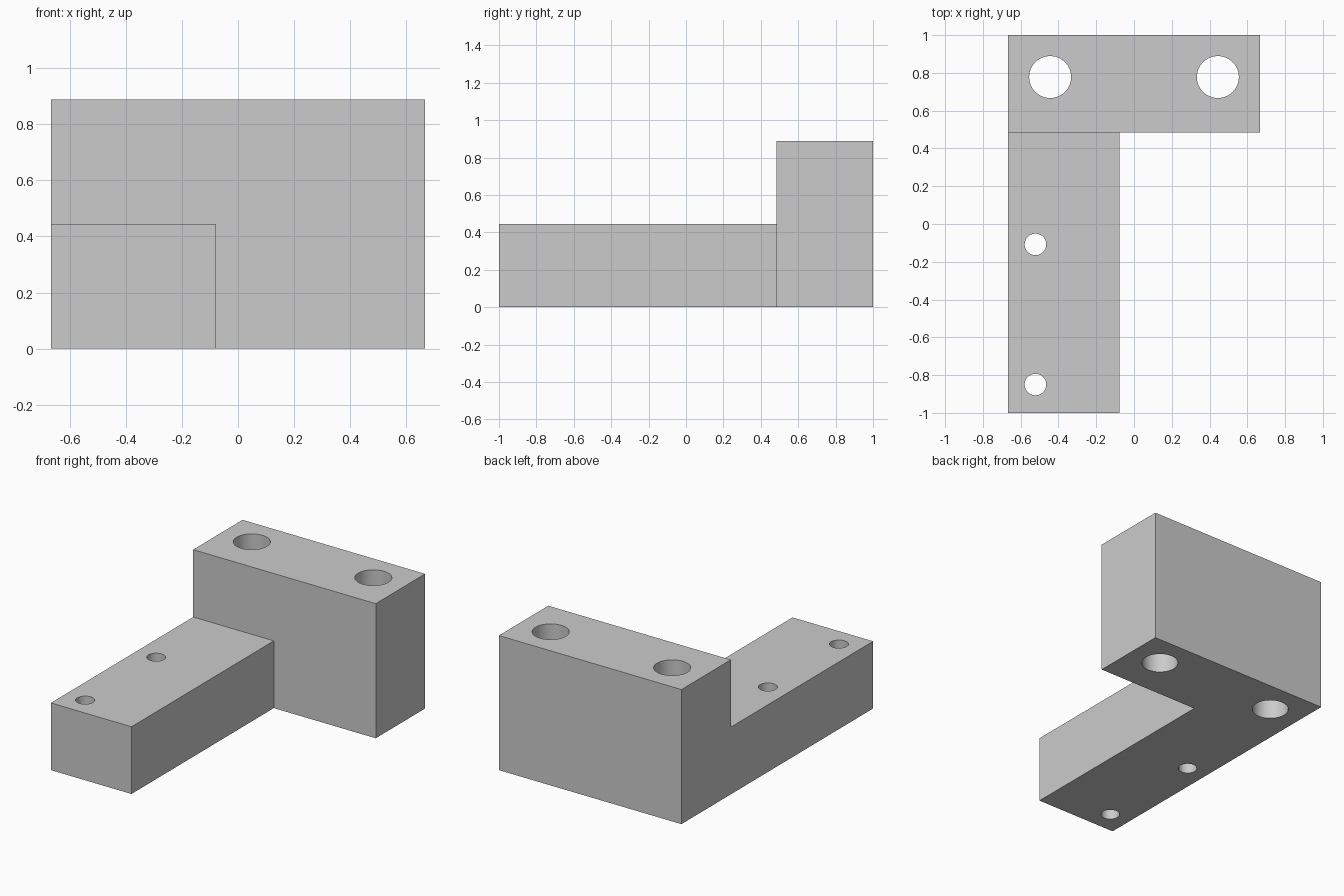
import bpy
import bmesh

default = bpy.data.objects.get("Cube")
if default:
    bpy.data.objects.remove(default, do_unlink=True)

SIDE, ARM_X = 0.667, -0.078
BACK, STEP, FRONT = 1.0, 0.485, -1.0
ARM_TOP, BLOCK_TOP = 0.444, 0.889

grey = bpy.data.materials.new("light grey")
grey.use_nodes = True
colour = (0.6, 0.6, 0.6, 1)
grey.diffuse_color = colour
grey.node_tree.nodes["Principled BSDF"].inputs["Base Color"].default_value = colour


def add_object(name, bm):
    mesh = bpy.data.meshes.new(name)
    bm.to_mesh(mesh)
    bm.free()
    mesh.materials.append(grey)
    obj = bpy.data.objects.new(name, mesh)
    bpy.context.collection.objects.link(obj)
    return obj


def raise_faces(bm, faces, height):
    result = bmesh.ops.extrude_face_region(bm, geom=faces, use_keep_orig=False)["geom"]
    verts = [g for g in result if isinstance(g, bmesh.types.BMVert)]
    bmesh.ops.translate(bm, verts=verts, vec=(0, 0, height))
    return [g for g in result if isinstance(g, bmesh.types.BMFace)]


# L-shaped footprint, raised as one solid, with the back block raised further
bm = bmesh.new()
outline = [(-SIDE, STEP), (ARM_X, STEP), (SIDE, STEP), (SIDE, BACK), (-SIDE, BACK),
           (-SIDE, FRONT), (ARM_X, FRONT)]
v = [bm.verts.new((x, y, 0)) for x, y in outline]
block = bm.faces.new(v[:5])
arm = bm.faces.new((v[5], v[6], v[1], v[0]))
# Keep the underside, then raise a copy of it
bottom = bmesh.ops.duplicate(bm, geom=[block, arm])["geom"]
tops = raise_faces(bm, [block, arm], ARM_TOP)
block_top = max(tops, key=lambda f: f.calc_center_median().y)
raise_faces(bm, [block_top], BLOCK_TOP - ARM_TOP)
bmesh.ops.remove_doubles(bm, verts=bm.verts[:], dist=0.0001)
bmesh.ops.recalc_face_normals(bm, faces=bm.faces[:])
bmesh.ops.dissolve_limit(bm, angle_limit=0.01, verts=bm.verts[:], edges=bm.edges[:])
bmesh.ops.recalc_face_normals(bm, faces=bm.faces[:])
bracket = add_object("bracket", bm)

# Vertical through holes: two large in the block, two small in the arm
holes = [(-0.444, 0.778, 0.111), (0.444, 0.778, 0.111),
         (-0.522, -0.108, 0.057), (-0.522, -0.85, 0.057)]
bpy.context.view_layer.objects.active = bracket
for x, y, radius in holes:
    bm = bmesh.new()
    bmesh.ops.create_cone(bm, cap_ends=True, segments=64, radius1=radius,
                          radius2=radius, depth=3)
    bmesh.ops.translate(bm, verts=bm.verts[:], vec=(x, y, 0.5))
    cutter = add_object("hole_cutter", bm)
    cutter.hide_render = True
    cut = bracket.modifiers.new("hole", "BOOLEAN")
    cut.operation = "DIFFERENCE"
    cut.solver = "EXACT"
    cut.object = cutter
    bpy.ops.object.modifier_apply(modifier=cut.name)
    bpy.data.objects.remove(cutter, do_unlink=True)

# Smooth hole walls with crisp block edges
bpy.ops.object.select_all(action="DESELECT")
bracket.select_set(True)
bpy.ops.object.shade_smooth_by_angle(angle=0.5)
